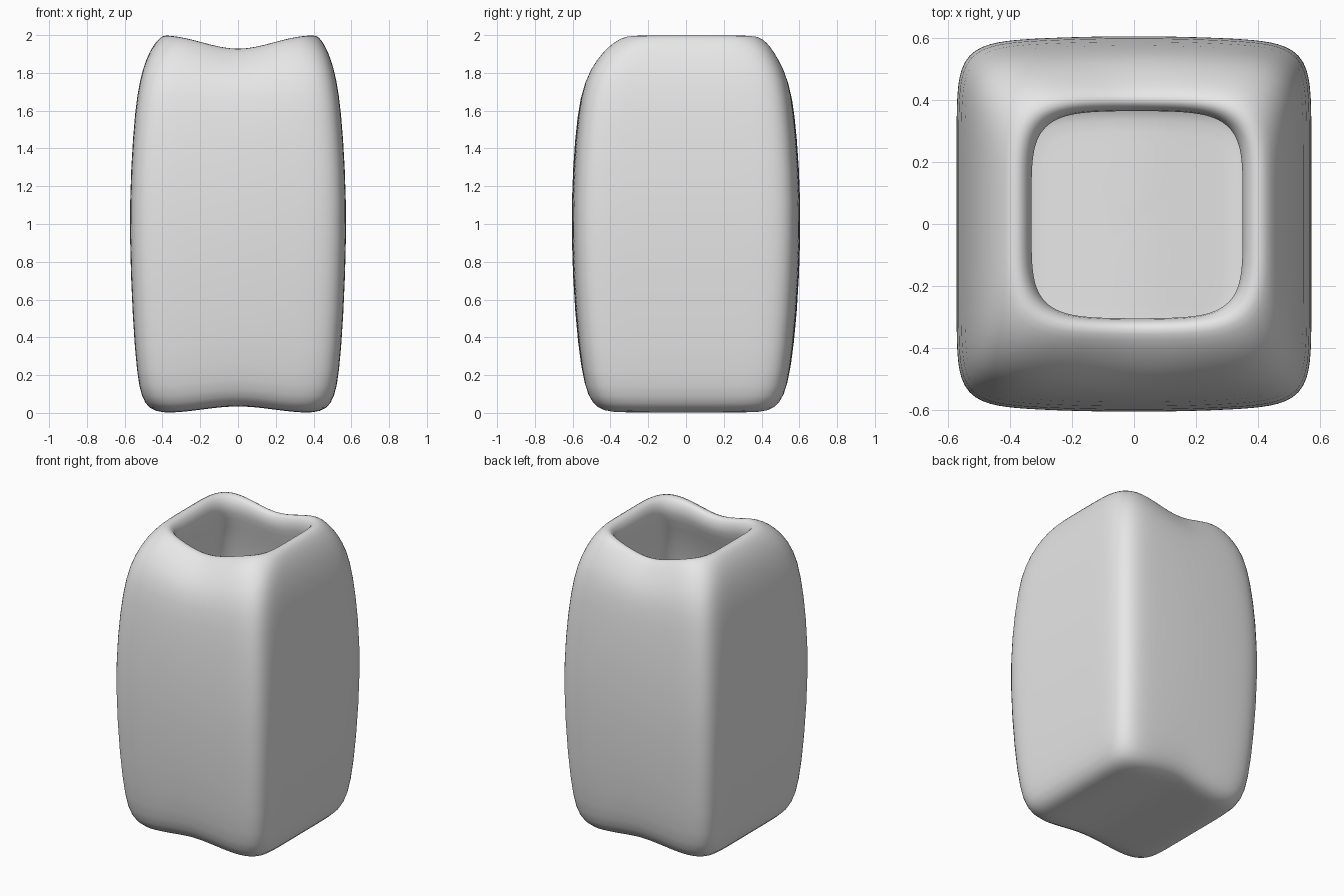
import bpy, bmesh, math

cube = bpy.data.objects.get("Cube")
if cube:
    bpy.data.objects.remove(cube, do_unlink=True)

clay = bpy.data.materials.new("pale_grey_clay")
clay.use_nodes = True
clay.diffuse_color = (0.8, 0.8, 0.8, 1)
clay.node_tree.nodes["Principled BSDF"].inputs["Base Color"].default_value = (0.8, 0.8, 0.8, 1)

SEGMENTS = 96

# Rings from base to rim and down inside:
# height, half width, half depth, squareness, saddle dip, mouth offset
RINGS = [
    (0.00, 0.40, 0.42, 7, -0.035, 0),
    (0.02, 0.47, 0.48, 8, -0.035, 0),
    (0.08, 0.51, 0.525, 9, -0.035, 0),
    (0.20, 0.535, 0.555, 10, -0.03, 0),
    (0.50, 0.558, 0.588, 10, -0.01, 0),
    (0.95, 0.576, 0.61, 10, 0, 0),
    (1.30, 0.567, 0.60, 10, 0, 0),
    (1.60, 0.546, 0.575, 9, 0.01, 0),
    (1.77, 0.52, 0.545, 8, 0.03, 0.1),
    (1.88, 0.487, 0.49, 7, 0.05, 0.3),
    (1.95, 0.452, 0.44, 6, 0.065, 0.6),
    (1.99, 0.42, 0.40, 5, 0.07, 0.9),
    (2.003, 0.388, 0.367, 5, 0.07, 1),
    (1.985, 0.355, 0.343, 5, 0.07, 1),
    (1.93, 0.335, 0.33, 5, 0.065, 1),
    (1.86, 0.345, 0.34, 5, 0.05, 1),
    (1.70, 0.39, 0.39, 6, 0.03, 0.6),
    (1.40, 0.435, 0.46, 7, 0.01, 0.2),
    (0.95, 0.456, 0.49, 8, 0, 0),
    (0.45, 0.44, 0.465, 8, -0.01, 0),
    (0.20, 0.41, 0.43, 8, -0.03, 0),
    (0.13, 0.36, 0.37, 7, -0.035, 0),
]


def saddle(x):
    """Zero on the centre line, one towards either side."""
    t = min(abs(x) / 0.39, 1)
    return t * t * (3 - 2 * t)


def add_ring(bm, z, half_x, half_y, power, dip, shift):
    verts = []
    for i in range(SEGMENTS):
        a = 2 * math.pi * i / SEGMENTS
        c, s = math.cos(a), math.sin(a)
        r = (abs(c) ** power + abs(s) ** power) ** (-1 / power)
        u, v = r * c, r * s
        x = half_x * u + 0.01 * shift
        y = half_y * v * (1 - 0.04 * u * u) + 0.03 * shift
        verts.append(bm.verts.new((x, y, z - dip * (1 - saddle(x)))))
    return verts


def cap_rings(ring):
    """Shrinking copies of a ring that carry the saddle across a flat end."""
    z, hx, hy, power, dip, shift = ring
    return [(z, hx * k, hy * k, power, dip, shift) for k in (0.8, 0.6, 0.4, 0.2)]


bm = bmesh.new()
layout = cap_rings(RINGS[0])[::-1] + RINGS + cap_rings(RINGS[-1])
loops = [add_ring(bm, *ring) for ring in layout]

# Walls
for low, high in zip(loops, loops[1:]):
    for i in range(SEGMENTS):
        j = (i + 1) % SEGMENTS
        bm.faces.new((low[i], low[j], high[j], high[i]))

# Centre of the underside and of the inner floor
for loop, ring in ((loops[0], layout[0]), (loops[-1], layout[-1])):
    hub = bm.verts.new((0, 0, ring[0] - ring[4]))
    for i in range(SEGMENTS):
        bm.faces.new((hub, loop[i], loop[(i + 1) % SEGMENTS]))

bmesh.ops.recalc_face_normals(bm, faces=bm.faces)
for face in bm.faces:
    face.smooth = True

mesh = bpy.data.meshes.new("square_vase")
bm.to_mesh(mesh)
bm.free()
mesh.materials.append(clay)
vase = bpy.data.objects.new("square_vase", mesh)
bpy.context.collection.objects.link(vase)

rounding = vase.modifiers.new("rounding", 'SUBSURF')
rounding.levels = rounding.render_levels = 1
